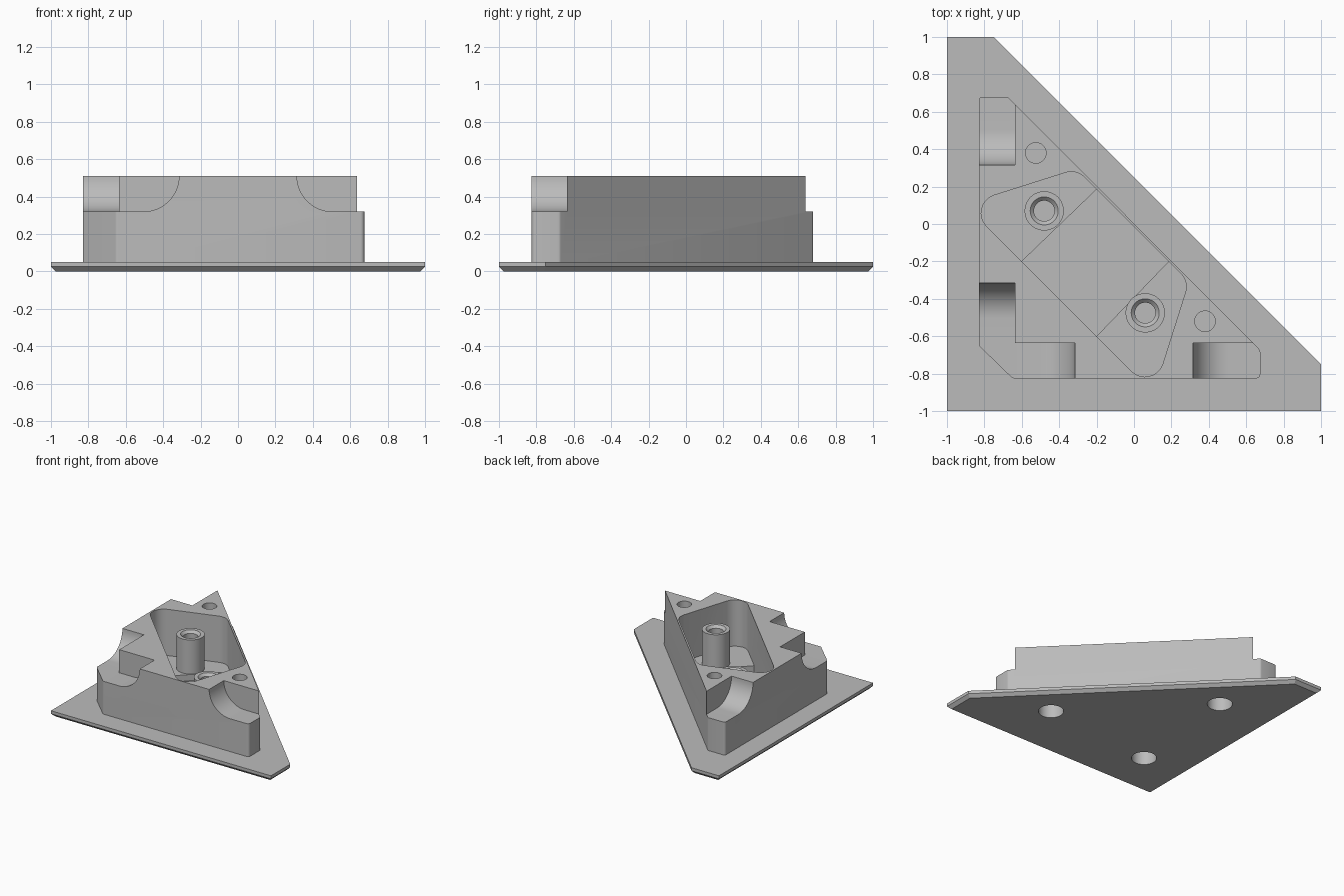
import bpy, bmesh, math
from mathutils import Vector, Matrix

if "Cube" in bpy.data.objects:
    bpy.data.objects.remove(bpy.data.objects["Cube"], do_unlink=True)

grey = bpy.data.materials.new("plain grey")
grey.use_nodes = True
grey.diffuse_color = (0.5, 0.5, 0.5, 1)
grey.node_tree.nodes["Principled BSDF"].inputs["Base Color"].default_value = (0.5, 0.5, 0.5, 1)


def add_object(name, bm):
    bmesh.ops.recalc_face_normals(bm, faces=bm.faces)
    mesh = bpy.data.meshes.new(name)
    bm.to_mesh(mesh)
    bm.free()
    mesh.materials.append(grey)
    obj = bpy.data.objects.new(name, mesh)
    bpy.context.collection.objects.link(obj)
    return obj


def rounded(corners, radius, steps=8):
    """Outline with every corner replaced by an arc."""
    points = [Vector(c) for c in corners]
    result = []
    for i, p in enumerate(points):
        a = (points[i - 1] - p).normalized()
        b = (points[(i + 1) % len(points)] - p).normalized()
        half = a.angle(b) / 2
        centre = p + (a + b).normalized() * radius / math.sin(half)
        start = p + a * radius / math.tan(half) - centre
        end = p + b * radius / math.tan(half) - centre
        sweep = start.angle_signed(end)
        for k in range(steps + 1):
            result.append(centre + Matrix.Rotation(-sweep * k / steps, 2) @ start)
    return result


def prism(name, outline, low, high, place=lambda u, v, w: (u, v, w), chamfer=0):
    bm = bmesh.new()
    base = bm.faces.new([bm.verts.new(place(p[0], p[1], low)) for p in outline])
    offset = Vector(place(0, 0, high)) - Vector(place(0, 0, low))
    grown = bmesh.ops.extrude_face_region(bm, geom=[base], use_keep_orig=True)
    bmesh.ops.translate(bm, vec=offset,
                        verts=[g for g in grown["geom"] if isinstance(g, bmesh.types.BMVert)])
    if chamfer:
        bmesh.ops.recalc_face_normals(bm, faces=bm.faces)
        rim = [e for e in bm.edges if all(v.co.z < low + 0.001 for v in e.verts)]
        bmesh.ops.bevel(bm, geom=rim, offset=chamfer, segments=1, affect='EDGES')
    return add_object(name, bm)


def cylinder(name, x, y, radius, low, high):
    bm = bmesh.new()
    bmesh.ops.create_cone(bm, cap_ends=True, segments=40, radius1=radius, radius2=radius,
                          depth=high - low, matrix=Matrix.Translation((x, y, (low + high) / 2)))
    return add_object(name, bm)


def cut(target, cutters):
    for c in cutters:
        mod = target.modifiers.new("cut", 'BOOLEAN')
        mod.operation = 'DIFFERENCE'
        mod.solver = 'EXACT'
        mod.object = c
    bpy.context.view_layer.update()
    graph = bpy.context.evaluated_depsgraph_get()
    mesh = bpy.data.meshes.new_from_object(target.evaluated_get(graph))
    target.modifiers.clear()
    target.data = mesh


# Base plate with chamfered underside
plate = prism("base_plate", [(-1, -1), (1, -1), (1, -0.75), (-0.75, 1), (-1, 1)],
              0, 0.05, chamfer=0.025)

# Raised triangular body
body = prism("body", rounded([(-0.83, -0.65), (-0.65, -0.825), (0.675, -0.825),
                              (0.675, -0.675), (-0.675, 0.68), (-0.83, 0.68)], 0.02, 4),
             0.04, 0.51)

# Curved corner notches along the two short sides
FLOOR, TOP, DEPTH, REACH = 0.32, 0.51, 0.635, 0.315
notches = []
for side in (-1, 1):
    r = TOP - FLOOR
    profile = [(side * (REACH + r - r * math.cos(t)), TOP - r * math.sin(t))
               for t in [math.pi / 2 * k / 16 for k in range(17)]]
    profile += [(side, FLOOR), (side, 0.7), (side * REACH, 0.7)]
    notches.append(prism("front_notch", profile, -1, -DEPTH, lambda u, v, w: (u, w, v)))
    notches.append(prism("side_notch", profile, -1, -DEPTH, lambda u, v, w: (w, u, v)))

# Pocket with a lower channel across its middle
pocket = prism("pocket_cutter", rounded([(-0.308, 0.293), (-0.904, 0.104),
                                         (0.104, -0.904), (0.293, -0.308)], 0.1), 0.13, 0.7)
channel = prism("channel_cutter", [(-0.2, 0.185), (-0.6, -0.2), (-0.2, -0.6), (0.185, -0.2)],
                0.08, 0.3)

# Blind holes above and below
screw_spots = [(0.38, -0.52), (-0.525, 0.38)]
top_holes = [cylinder("top_hole", x, y, 0.055, 0.3, 0.7) for x, y in screw_spots]
under_holes = [cylinder("under_hole", x, y, 0.095, -0.1, 0.2)
               for x, y in screw_spots + [(-0.61, -0.61)]]

cut(body, notches + [pocket, channel] + top_holes + under_holes)
cut(plate, under_holes)
for helper in notches + [pocket, channel] + top_holes + under_holes:
    bpy.data.objects.remove(helper, do_unlink=True)

# Hollow posts with countersunk mouths
posts = []
for name, x, y in (("back_post", -0.48, 0.07), ("front_post", 0.06, -0.475)):
    bm = bmesh.new()
    profile = [(0.105, 0.1), (0.105, 0.41), (0.075, 0.41), (0.055, 0.39), (0.055, 0.2), (0, 0.2)]
    verts = [bm.verts.new((r, 0, z)) for r, z in profile]
    edges = [bm.edges.new(pair) for pair in zip(verts, verts[1:])]
    bmesh.ops.spin(bm, geom=verts + edges, cent=(0, 0, 0), axis=(0, 0, 1),
                   angle=math.tau, steps=40, use_duplicate=False)
    bmesh.ops.remove_doubles(bm, verts=bm.verts, dist=0.0005)
    bmesh.ops.translate(bm, verts=bm.verts, vec=(x, y, 0))
    posts.append(add_object(name, bm))

# Smooth curves, sharp edges
bpy.ops.object.select_all(action='DESELECT')
for obj in [plate, body] + posts:
    obj.select_set(True)
    bpy.context.view_layer.objects.active = obj
bpy.ops.object.shade_smooth_by_angle(angle=math.radians(25))
